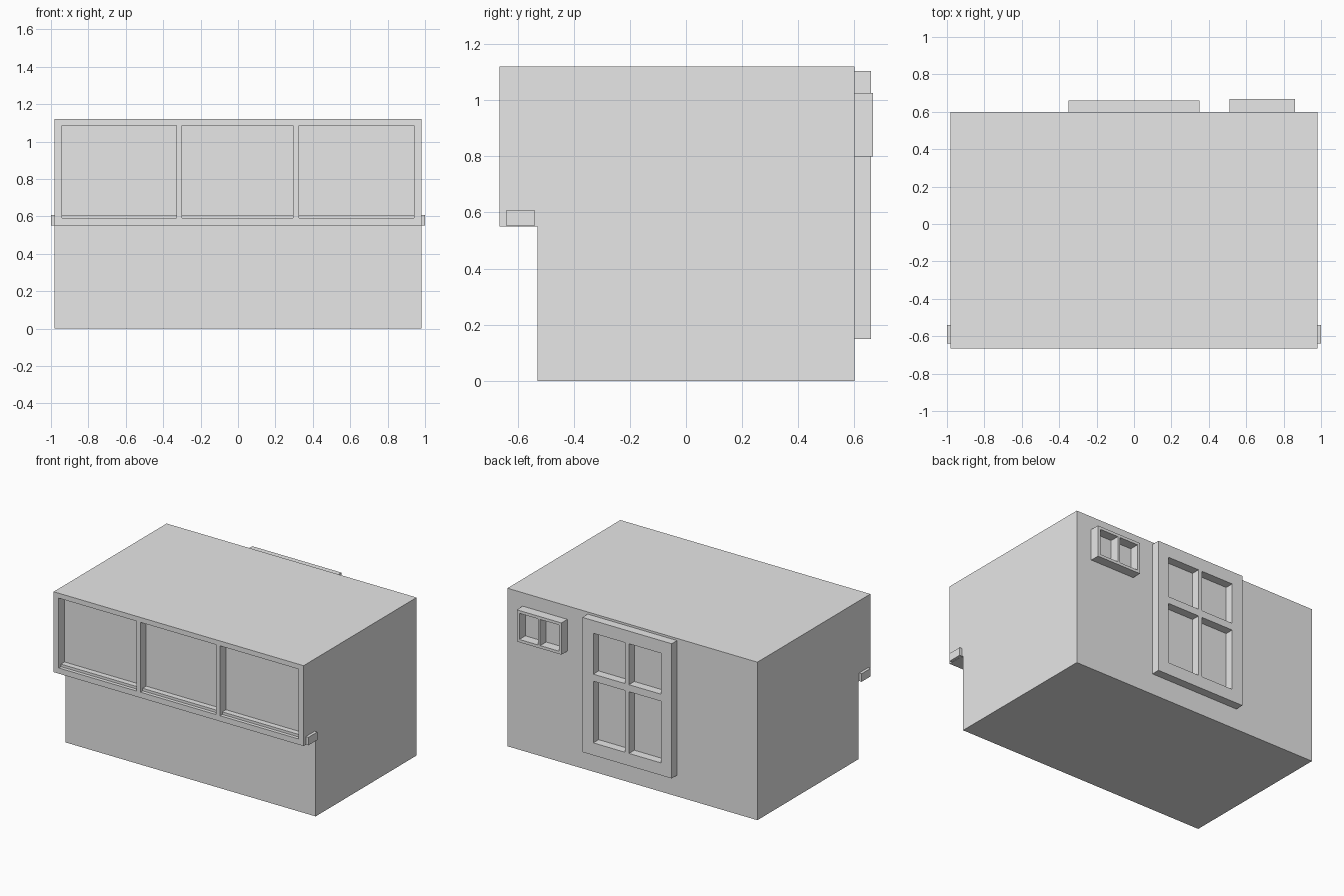
import bpy, bmesh

if "Cube" in bpy.data.objects:
    bpy.data.objects.remove(bpy.data.objects["Cube"], do_unlink=True)

grey = bpy.data.materials.new("plain_grey")
grey.use_nodes = True
grey.diffuse_color = (0.8, 0.8, 0.8, 1)
grey.node_tree.nodes["Principled BSDF"].inputs["Base Color"].default_value = (0.8, 0.8, 0.8, 1)


def make(name, bm):
    bmesh.ops.recalc_face_normals(bm, faces=bm.faces)
    mesh = bpy.data.meshes.new(name)
    bm.to_mesh(mesh)
    bm.free()
    mesh.materials.append(grey)
    obj = bpy.data.objects.new(name, mesh)
    bpy.context.collection.objects.link(obj)
    return obj


def add_box(bm, x0, x1, y0, y1, z0, z1):
    verts = bmesh.ops.create_cube(bm, size=1)["verts"]
    for v in verts:
        v.co.x = x1 if v.co.x > 0 else x0
        v.co.y = y1 if v.co.y > 0 else y0
        v.co.z = z1 if v.co.z > 0 else z0


def extrude_all(bm, offset):
    new = bmesh.ops.extrude_face_region(bm, geom=bm.faces[:])["geom"]
    moved = [g for g in new if isinstance(g, bmesh.types.BMVert)]
    bmesh.ops.translate(bm, verts=moved, vec=offset)


def lattice(name, xs, zs, y0, y1):
    """Framed opening: every second cell in both directions is left open."""
    bm = bmesh.new()
    grid = [[bm.verts.new((x, y0, z)) for z in zs] for x in xs]
    for i in range(len(xs) - 1):
        for j in range(len(zs) - 1):
            if not (i % 2 and j % 2):
                bm.faces.new((grid[i][j], grid[i + 1][j], grid[i + 1][j + 1], grid[i][j + 1]))
    extrude_all(bm, (0, y1 - y0, 0))
    bmesh.ops.dissolve_limit(bm, angle_limit=0.01, verts=bm.verts[:], edges=bm.edges[:])
    return make(name, bm)


# Cabin body: side profile with the overhanging upper front
HALF, BACK, FRONT, LOWER = 0.98, 0.6, -0.665, -0.53
profile = [(LOWER, 0), (BACK, 0), (BACK, 1.12), (FRONT, 1.12), (FRONT, 0.55), (LOWER, 0.55)]
bm = bmesh.new()
bm.faces.new([bm.verts.new((-HALF, y, z)) for y, z in profile])
extrude_all(bm, (2 * HALF, 0, 0))
body = make("cabin_body", bm)

# Three recessed front windows
bm = bmesh.new()
for x0, x1 in ((-0.94, -0.33), (-0.30, 0.295), (0.325, 0.94)):
    add_box(bm, x0, x1, FRONT - 0.1, -0.6, 0.59, 1.085)
cutter = make("front_window_cutter", bm)
cutter.hide_render = True
cut = body.modifiers.new("windows", 'BOOLEAN')
cut.operation = 'DIFFERENCE'
cut.solver = 'EXACT'
cut.object = cutter
bpy.context.view_layer.objects.active = body
bpy.ops.object.modifier_apply(modifier=cut.name)
bpy.data.objects.remove(cutter, do_unlink=True)

# Sill rail running through the overhang and out of both sides
bm = bmesh.new()
add_box(bm, -1, 1, -0.64, -0.54, 0.551, 0.608)
make("sill_rail", bm)

# Back door frame and small back window frame
lattice("back_door_frame", (-0.35, -0.265, -0.015, 0.015, 0.265, 0.35),
        (0.15, 0.238, 0.675, 0.725, 1.015, 1.105), BACK, 0.66)
lattice("back_window_frame", (0.51, 0.53, 0.676, 0.694, 0.84, 0.86),
        (0.8, 0.82, 1.005, 1.025), BACK, 0.667)
